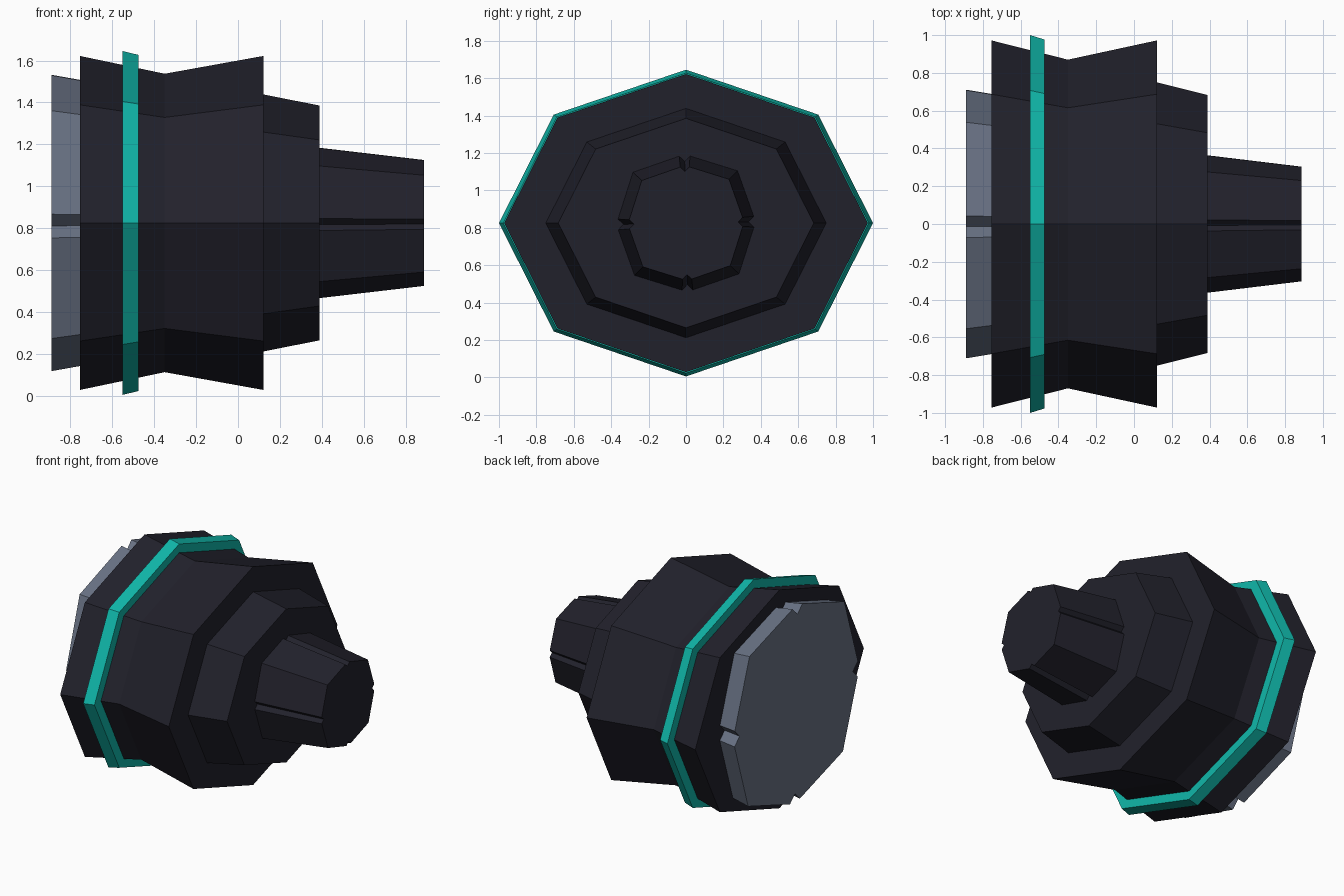
import bpy, bmesh, math

if "Cube" in bpy.data.objects:
    bpy.data.objects.remove(bpy.data.objects["Cube"])

CENTER_Z = 0.825


def material(name, rgb):
    m = bpy.data.materials.new(name)
    m.diffuse_color = (*rgb, 1)
    m.use_nodes = True
    m.node_tree.nodes["Principled BSDF"].inputs["Base Color"].default_value = m.diffuse_color
    return m


dark = material("dark_metal", (0.0155, 0.0152, 0.0245))
teal = material("teal_glow", (0.005, 0.475, 0.40))
grey = material("blue_grey", (0.14, 0.167, 0.23))

# Unit cross-sections in (y, z)
octagon = [(math.cos(i * math.pi / 4), math.sin(i * math.pi / 4)) for i in range(8)]

# Eight-sided section with a small V notch in each of four sides, slightly twisted
quarter = [(1.0, -0.08), (0.92, 0.0), (1.0, 0.08), (0.775, 0.765)]
notched = []
for q in range(4):
    a = q * math.pi / 2 + math.radians(1.2)
    c, s = math.cos(a), math.sin(a)
    notched += [(y * c - z * s, y * s + z * c) for y, z in quarter]


def loft(name, section, stations, mat):
    """Loft a section along x; each station is (x, y radius, z radius)."""
    bm = bmesh.new()
    rings = [[bm.verts.new((x, y * ry, CENTER_Z + z * rz)) for y, z in section]
             for x, ry, rz in stations]
    n = len(section)
    for a, b in zip(rings, rings[1:]):
        for i in range(n):
            j = (i + 1) % n
            bm.faces.new((a[i], a[j], b[j], b[i]))
    bm.faces.new(rings[0][::-1])
    bm.faces.new(rings[-1])
    bmesh.ops.recalc_face_normals(bm, faces=bm.faces)
    mesh = bpy.data.meshes.new(name)
    bm.to_mesh(mesh)
    bm.free()
    mesh.materials.append(mat)
    ob = bpy.data.objects.new(name, mesh)
    bpy.context.collection.objects.link(ob)
    return ob


# Waisted main body with stepped shoulder
loft("main_body", octagon, [
    (-0.755, 0.972, 0.797), (-0.35, 0.87, 0.712), (0.122, 0.972, 0.797),
    (0.122, 0.75, 0.613), (0.39, 0.683, 0.56)], dark)

# Bright band around the body
loft("band", octagon, [(-0.55, 1.0, 0.82), (-0.475, 0.977, 0.802)], teal)

# Notched nozzle and end cap
loft("nozzle", notched, [(0.39, 0.363, 0.358), (0.888, 0.303, 0.30)], dark)
loft("end_cap", notched, [(-0.89, 0.71, 0.706), (-0.755, 0.688, 0.682)], grey)
